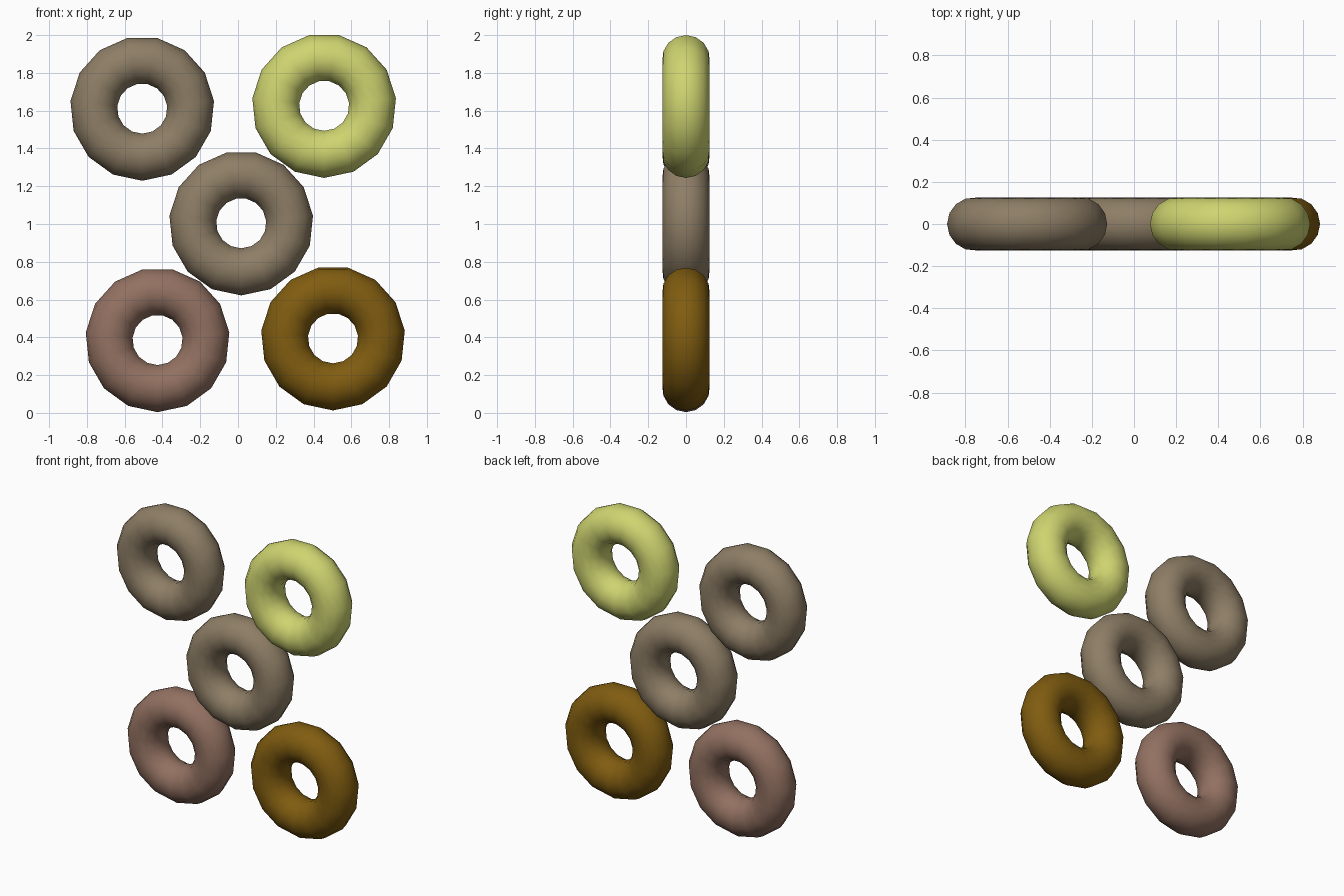
import bpy
from math import radians
from mathutils import Matrix

if "Cube" in bpy.data.objects:
    bpy.data.objects.remove(bpy.data.objects["Cube"])

MAJOR, MINOR = 0.256, 0.126   # ring centre-line radius and tube radius
SIDES, TUBE_SIDES = 15, 15


def material(name, rgb):
    m = bpy.data.materials.new(name)
    m.diffuse_color = (*rgb, 1.0)
    m.use_nodes = True
    m.node_tree.nodes["Principled BSDF"].inputs["Base Color"].default_value = m.diffuse_color
    return m


taupe = material("taupe", (0.27, 0.208, 0.132))
lime = material("pale_lime", (0.62, 0.66, 0.162))
pink = material("dusty_pink", (0.29, 0.165, 0.12))
brown = material("golden_brown", (0.215, 0.107, 0.005))

# Stands the ring upright with one corner pointing straight down
UPRIGHT = Matrix.Rotation(radians(90), 4, 'Y') @ Matrix.Rotation(radians(90), 4, 'X')


def ring(name, x, z, mat):
    bpy.ops.mesh.primitive_torus_add(major_radius=MAJOR, minor_radius=MINOR,
                                     major_segments=SIDES, minor_segments=TUBE_SIDES)
    ob = bpy.context.object
    ob.name = name
    ob.data.transform(UPRIGHT)
    ob.location = (x, 0, z)
    ob.data.materials.append(mat)
    bpy.ops.object.shade_smooth()


# Five rings in an X layout
ring("upper_left_ring", -0.507, 1.611, taupe)
ring("upper_right_ring", 0.456, 1.626, lime)
ring("centre_ring", 0.017, 1.004, taupe)
ring("lower_left_ring", -0.426, 0.386, pink)
ring("lower_right_ring", 0.503, 0.395, brown)
